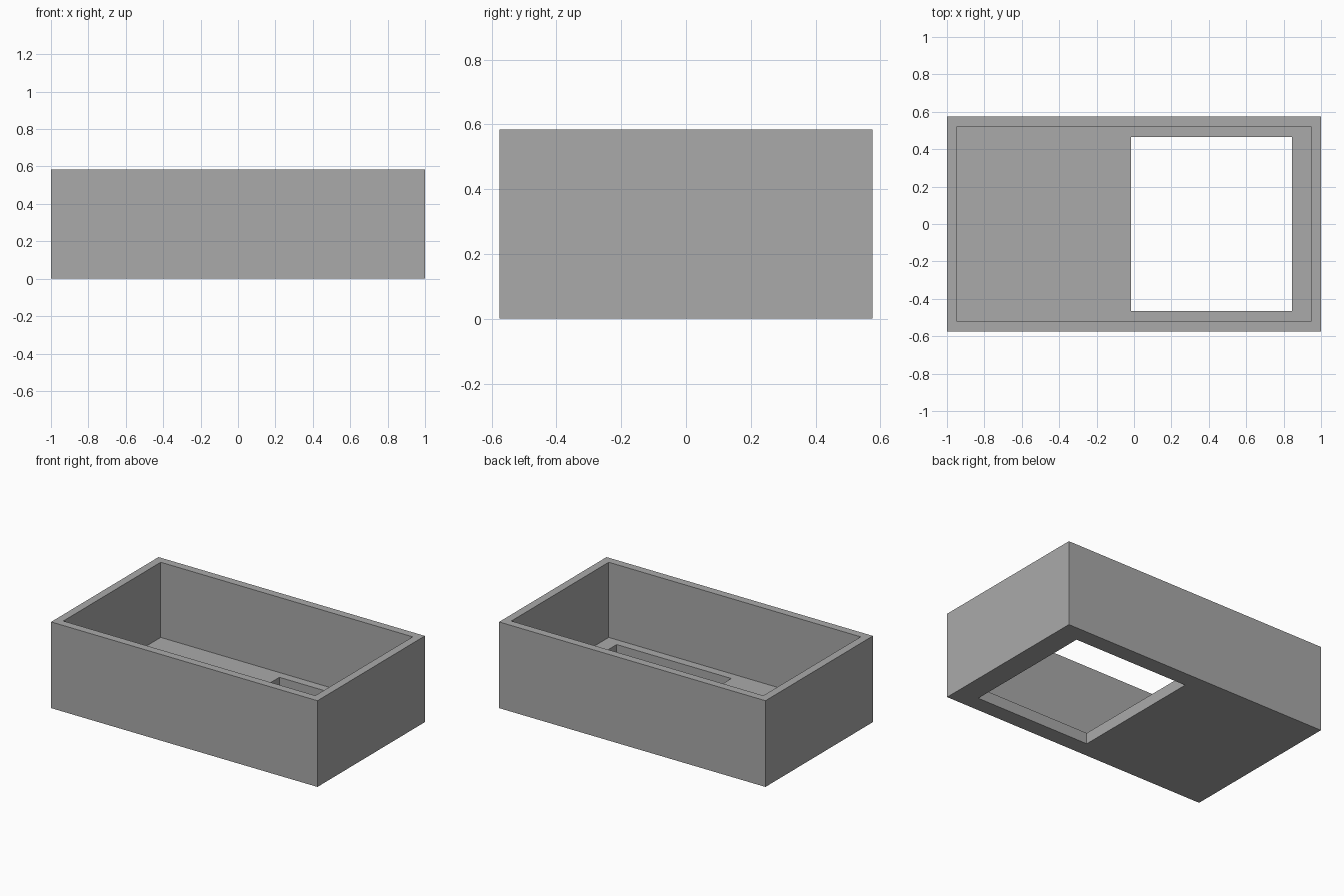
import bpy
import bmesh

cube = bpy.data.objects.get("Cube")
if cube:
    bpy.data.objects.remove(cube, do_unlink=True)

# Dimensions
HEIGHT, FLOOR = 0.585, 0.075
OUTER = (-1.0, 1.0, 0.576)        # min x, max x, half depth
INNER = (-0.946, 0.946, 0.522)
OPENING = (-0.015, 0.846, 0.465)

# Plain grey
grey = bpy.data.materials.new("plain_grey")
grey.use_nodes = True
colour = (0.4, 0.4, 0.4, 1.0)
grey.diffuse_color = colour
grey.node_tree.nodes["Principled BSDF"].inputs["Base Color"].default_value = colour


def ring(bm, rect, z):
    """Four corners of a rectangle, counter-clockwise from above."""
    x0, x1, y = rect
    return [bm.verts.new((px, py, z)) for px, py in ((x0, -y), (x1, -y), (x1, y), (x0, y))]


# Open tray: rectangular rings joined from the base, over the rim, and through the floor opening
bm = bmesh.new()
rings = [ring(bm, rect, z) for rect, z in (
    (OUTER, 0), (OUTER, HEIGHT), (INNER, HEIGHT),
    (INNER, FLOOR), (OPENING, FLOOR), (OPENING, 0))]
for a, b in zip(rings, rings[1:] + rings[:1]):
    for i in range(4):
        j = (i + 1) % 4
        bm.faces.new((a[i], a[j], b[j], b[i]))
bmesh.ops.recalc_face_normals(bm, faces=bm.faces)

mesh = bpy.data.meshes.new("tray_body")
bm.to_mesh(mesh)
bm.free()
mesh.materials.append(grey)
tray = bpy.data.objects.new("tray_body", mesh)
bpy.context.collection.objects.link(tray)
